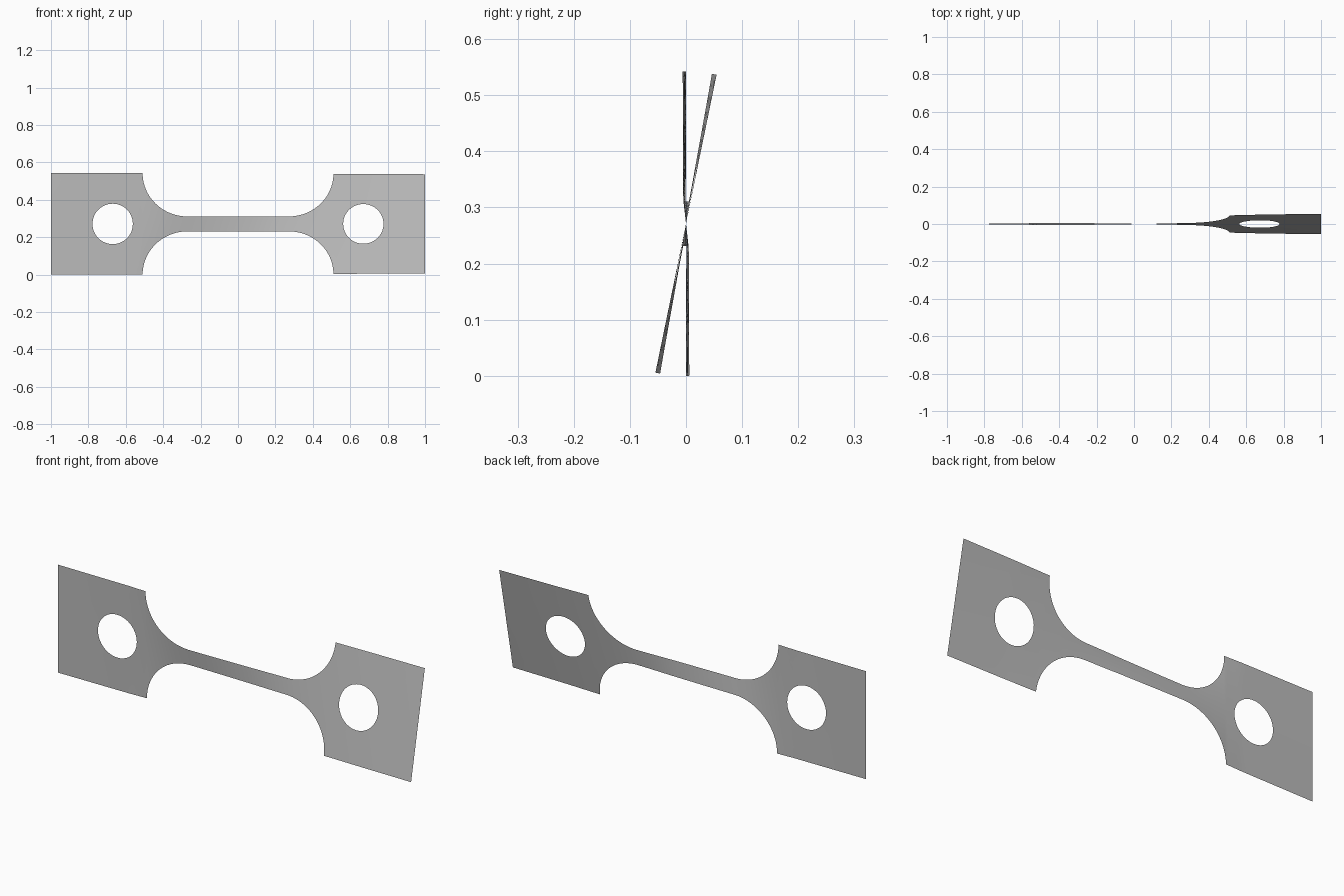
import bpy, bmesh, math

cube = bpy.data.objects.get("Cube")
if cube:
    bpy.data.objects.remove(cube)

MID = 0.271          # height of the long axis
HALF = 0.271         # half height of a grip
NECK = 0.04          # half height of the neck
SHOULDER, NECK_END = 0.51, 0.27
HOLE_X, HOLE_R = 0.67, 0.108
N = 16               # segments along each side of a grip

# Twist in degrees along the length
TWIST = [(-1, 0), (-0.6, -0.5), (-0.51, -1.3), (-0.44, -3), (-0.35, -5.5),
         (-0.27, -6.5), (-0.15, -5), (0.07, 0), (0.2, 5), (0.3, 7.5),
         (0.4, 9), (0.51, 9.8), (0.7, 10.8), (1, 11.6)]


def twist_at(x):
    for (x0, a0), (x1, a1) in zip(TWIST, TWIST[1:]):
        if x <= x1:
            return math.radians(a0 + (a1 - a0) * (x - x0) / (x1 - x0))
    return math.radians(TWIST[-1][1])


def lattice(bm, rows):
    """Skin a list of equally long rows of (x, z) points with quads."""
    verts = [[bm.verts.new((x, 0, z)) for x, z in row] for row in rows]
    for a, b in zip(verts, verts[1:]):
        for i in range(len(a) - 1):
            bm.faces.new((a[i], a[i + 1], b[i + 1], b[i]))


def grip_rows(side):
    """Loops that grow from the round hole to the rectangular rim."""
    corners = [(SHOULDER, -HALF), (1, -HALF), (1, HALF), (SHOULDER, HALF)]
    rim = []
    for k in range(4):
        (x0, z0), (x1, z1) = corners[k], corners[(k + 1) % 4]
        rim += [(x0 + (x1 - x0) * i / N, z0 + (z1 - z0) * i / N) for i in range(N)]
    rim.append(rim[0])
    rows = []
    for step in range(7):
        t = step / 6
        row = []
        for x, z in rim:
            d = math.hypot(x - HOLE_X, z)
            hx, hz = HOLE_X + (x - HOLE_X) / d * HOLE_R, z / d * HOLE_R
            row.append((side * (hx + (x - hx) * t), hz + (z - hz) * t))
        rows.append(row)
    return rows


def neck_rows():
    """Columns across the rounded shoulders and the straight neck."""
    fillet = []
    for i in range(21):
        a = math.pi / 2 * i / 20
        fillet.append((NECK_END + (SHOULDER - NECK_END) * math.cos(a),
                       HALF - (HALF - NECK) * math.sin(a)))
    straight = [(NECK_END * (1 - i / 12), NECK) for i in range(1, 24)]
    columns = fillet + straight + [(-x, h) for x, h in reversed(fillet)]
    return [[(x, h * (2 * j / N - 1)) for j in range(N + 1)] for x, h in columns]


# Flat sheet: two grips and the neck
bm = bmesh.new()
lattice(bm, grip_rows(1))
lattice(bm, grip_rows(-1))
lattice(bm, neck_rows())
bmesh.ops.remove_doubles(bm, verts=bm.verts, dist=0.0005)
bmesh.ops.recalc_face_normals(bm, faces=bm.faces)

# Twist the sheet about its long axis
for v in bm.verts:
    a, w = twist_at(v.co.x), v.co.z
    v.co.y = w * math.sin(a)
    v.co.z = MID + w * math.cos(a)
if sum(f.normal.y * f.calc_area() for f in bm.faces) > 0:
    bmesh.ops.reverse_faces(bm, faces=bm.faces)

mesh = bpy.data.meshes.new("twisted_test_strip")
bm.to_mesh(mesh)
bm.free()
strip = bpy.data.objects.new("twisted_test_strip", mesh)
bpy.context.collection.objects.link(strip)
for p in mesh.polygons:
    p.use_smooth = True

# Plain grey metal
grey = bpy.data.materials.new("plain_grey")
grey.use_nodes = True
colour = (0.5, 0.5, 0.5, 1)
grey.diffuse_color = colour
grey.node_tree.nodes["Principled BSDF"].inputs["Base Color"].default_value = colour
mesh.materials.append(grey)
